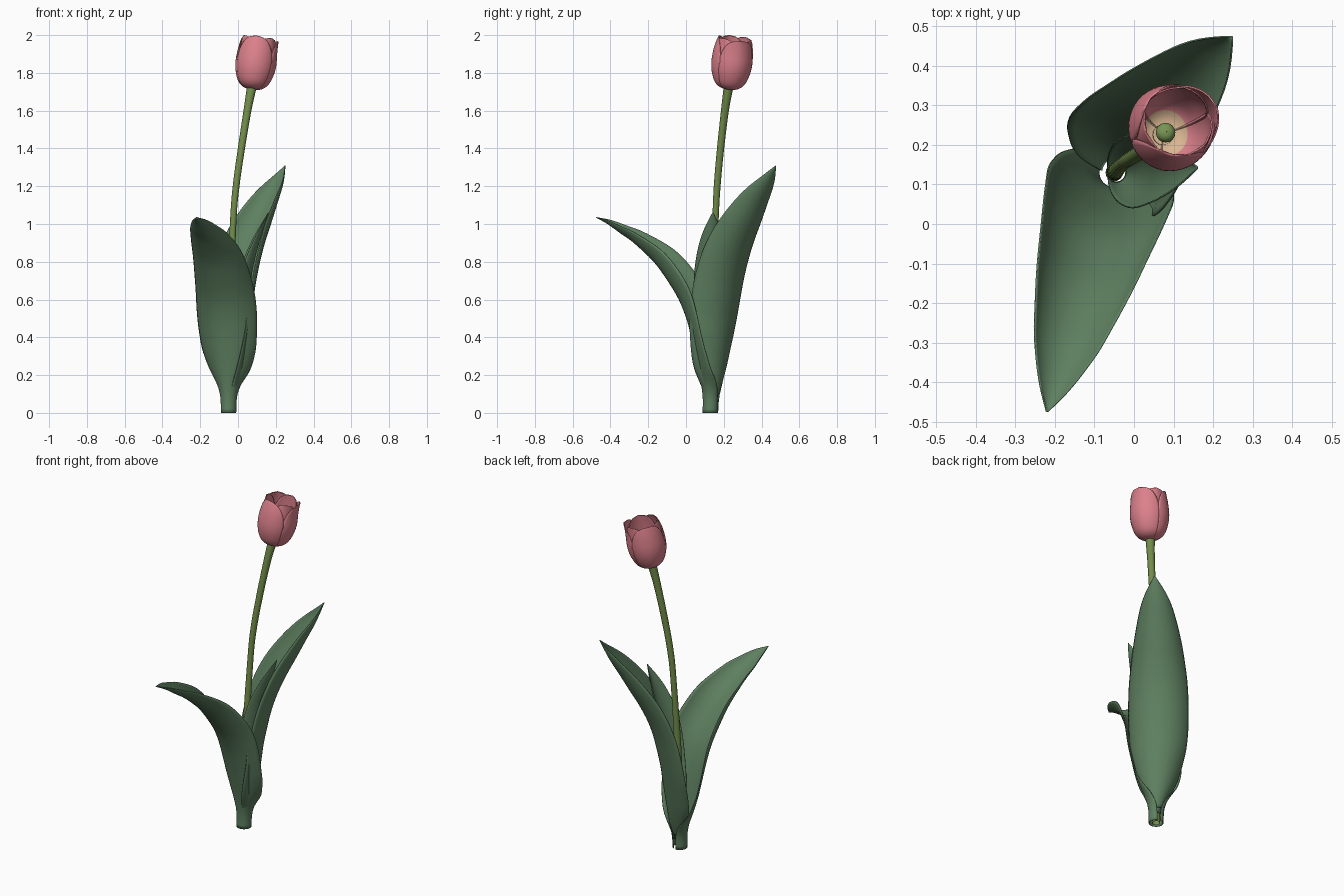
import bpy, math
from mathutils import Vector

if "Cube" in bpy.data.objects:
    bpy.data.objects.remove(bpy.data.objects["Cube"])


def material(name, rgb):
    m = bpy.data.materials.new(name)
    m.diffuse_color = (*rgb, 1)
    m.use_nodes = True
    m.node_tree.nodes["Principled BSDF"].inputs["Base Color"].default_value = m.diffuse_color
    return m


LEAF = material("leaf green", (0.112, 0.215, 0.117))
STEM = material("stem green", (0.17, 0.27, 0.07))
PINK = material("petal pink", (0.72, 0.22, 0.26))
CREAM = material("petal base cream", (0.70, 0.47, 0.29))
PISTIL = material("pistil green", (0.19, 0.30, 0.09))


def smooth_path(keys, n):
    """Catmull-Rom interpolation through rows of numbers."""
    out = []
    for k in range(n + 1):
        f = k / n * (len(keys) - 1)
        i = min(int(f), len(keys) - 2)
        t = f - i
        p1, p2 = keys[i], keys[i + 1]
        p0 = keys[i - 1] if i else [2 * a - b for a, b in zip(p1, p2)]
        p3 = keys[i + 2] if i + 2 < len(keys) else [2 * b - a for a, b in zip(p1, p2)]
        out.append([b + 0.5 * t * (c - a + t * (2 * a - 5 * b + 4 * c - d + t * (3 * (b - c) + d - a)))
                    for a, b, c, d in zip(p0, p1, p2, p3)])
    return out


def grid_object(name, rows, mats, rule=None, thick=0, offset=0, mat_offset=0):
    """Skin rows of points into a smooth sheet, optionally thickened."""
    n = len(rows[0])
    verts = [p for r in rows for p in r]
    faces, idx = [], []
    for i in range(len(rows) - 1):
        for j in range(n - 1):
            a = i * n + j
            faces.append((a, a + 1, a + n + 1, a + n))
            idx.append(rule(i, j) if rule else 0)
    me = bpy.data.meshes.new(name)
    me.from_pydata(verts, [], faces)
    for m in mats:
        me.materials.append(m)
    for p, k in zip(me.polygons, idx):
        p.material_index = k
        p.use_smooth = True
    ob = bpy.data.objects.new(name, me)
    bpy.context.collection.objects.link(ob)
    if thick:
        s = ob.modifiers.new("thickness", 'SOLIDIFY')
        s.thickness, s.offset, s.material_offset = thick, offset, mat_offset
    return ob


ROOT = Vector((-0.05, 0.13, 0))


def leaf(name, direction, keys, roll=0):
    """keys: (outward, height, half arc length, half curl angle) along the midrib."""
    out = Vector((*direction, 0)).normalized()
    side = Vector((-out.y, out.x, 0))
    up = Vector((0, 0, 1))
    path = smooth_path(keys, 48)
    rows = []
    for i, (h, z, s, a) in enumerate(path):
        p, q = path[max(i - 1, 0)], path[min(i + 1, 48)]
        dh, dz = q[0] - p[0], q[1] - p[1]
        inward = (up * dh - out * dz).normalized()
        rho = roll * min(1, i / 16)
        lat = side * math.cos(rho) - inward * math.sin(rho)
        cup = inward * math.cos(rho) + side * math.sin(rho)
        r = max(s, 0.002) / a
        mid = ROOT + out * h + up * z
        rows.append([mid + lat * (r * math.sin(a * u / 10)) + cup * (r * (1 - math.cos(a * u / 10)))
                     for u in range(-10, 11)])
    grid_object(name, rows, [LEAF], thick=0.004)


# Leaves: front, back and the small one hugging the stem
leaf("front_leaf", (-0.27, -0.96), [
    (.04, 0, .115, 2.95), (.04, .09, .118, 2.7), (.055, .2, .152, 1.5), (.075, .3, .178, 1.15),
    (.097, .4, .19, 1.05), (.125, .5, .2, 1.08), (.167, .6, .205, 1.2), (.23, .7, .197, 1.27),
    (.307, .8, .173, 1.25), (.417, .9, .125, 1.1), (.49, .95, .092, 1.0), (.5625, 1.0, .05, .9),
    (.628, 1.035, .002, .8)])
leaf("back_leaf", (0.656, 0.755), [
    (.035, .08, .075, 2.2), (.055, .15, .12, 1.9), (.072, .25, .165, 1.55), (.094, .4, .195, 1.28),
    (.108, .5, .206, 1.2), (.128, .6, .212, 1.18), (.152, .7, .212, 1.18), (.187, .8, .207, 1.2),
    (.235, .9, .195, 1.27), (.292, 1.0, .173, 1.3), (.348, 1.1, .137, 1.25), (.405, 1.2, .085, 1.1),
    (.455, 1.308, .002, .8)], roll=.12)
leaf("small_leaf", (0.997, 0.06), [
    (.03, .05, .065, 2.6), (.05, .2, .09, 2.0), (.07, .35, .11, 1.6), (.09, .5, .12, 1.4),
    (.108, .65, .12, 1.25), (.13, .78, .106, 1.15), (.16, .9, .075, 1.0), (.185, .98, .043, .9),
    (.211, 1.06, .002, .8)])

# Stem
stem = smooth_path([(-.05, .13, 0, .022), (-.045, .135, .5, .02), (-.026, .155, 1.0, .017),
                    (-.01, .165, 1.2, .018), (.018, .183, 1.4, .019), (.05, .206, 1.6, .021),
                    (.074, .226, 1.73, .026)], 36)
grid_object("stem", [[(x + r * math.cos(k * math.tau / 16), y + r * math.sin(k * math.tau / 16), z)
                      for k in range(17)] for x, y, z, r in stem], [STEM])

# Flower: tilted frame, three inner and three outer petals
BASE = Vector((.075, .227, 1.713))
AXIS = Vector((.14, .12, 1)).normalized()
TILT = Vector((0, 0, 1)).rotation_difference(AXIS)


def petal(name, azimuth, scale, height, flare):
    # profile of (radius, height fraction)
    prof = smooth_path([(.012, .0), (.05, .03), (.08, .13), (.1, .32), (.107, .52),
                        (.103, .75), (.096 + flare, .92), (.092 + 2 * flare, 1.0)], 28)
    rows = []
    for r, t in prof:
        v = max(0, (t - .42) / .58)
        w = 60 * max(0.0, 1 - min(v, 1) ** 2.6) ** (1 / 2.2) + 3
        row = []
        for k in range(-8, 9):
            a = math.radians(azimuth + w * k / 8)
            rr = r * (scale + .03 * (1 - abs(k / 8)))
            row.append(BASE + TILT @ Vector((rr * math.cos(a), rr * math.sin(a), t * height)))
        rows.append(row)
    # slots 0/1 are the outside, 2/3 the inside (cream at its foot)
    grid_object(name, rows, [PINK, PINK, CREAM, PINK], lambda i, j: 0 if i < 6 else 1,
                thick=.004, offset=-1, mat_offset=2)


for n, (az, flare) in enumerate([(-100, -.003), (20, .006), (140, .0)]):
    petal(f"outer_petal_{n + 1}", az, 1.0, .277, flare)
    petal(f"inner_petal_{n + 1}", az + 60, .91, .277, .002)

# Pistil: rounded column in the cup
pis = [(.014, 0), (.015, .01), (.021, .024), (.025, .035), (.021, .048), (.012, .055), (.0005, .057)]
grid_object("pistil", [[BASE + TILT @ Vector((r * math.cos(k * math.tau / 16), r * math.sin(k * math.tau / 16), z))
                        for k in range(17)] for r, z in smooth_path(pis, 18)], [PISTIL])
